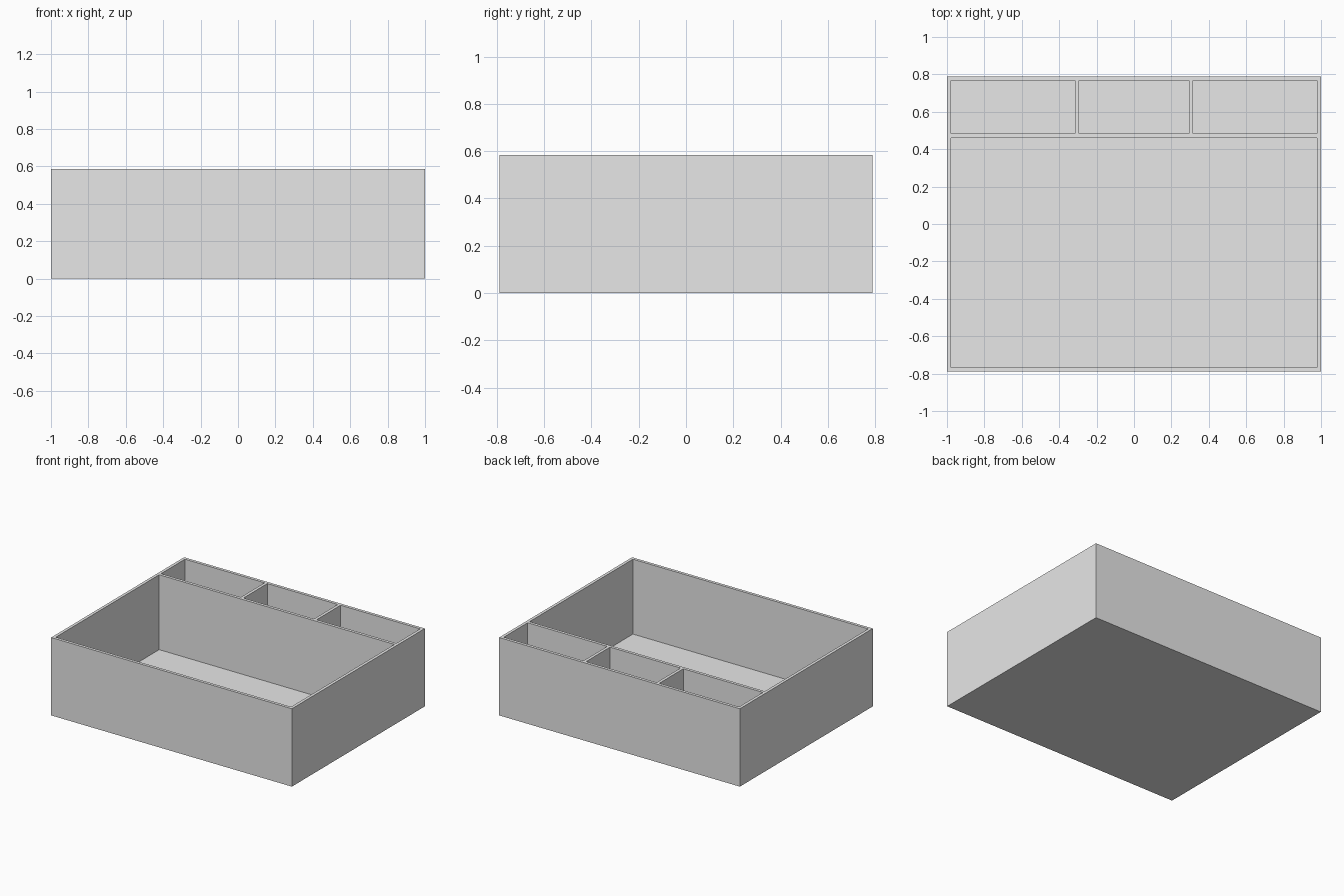
import bpy
import bmesh
from mathutils import Matrix, Vector

default_cube = bpy.data.objects.get("Cube")
if default_cube:
    bpy.data.objects.remove(default_cube, do_unlink=True)

# Overall sizes
HALF_X, HALF_Y, HEIGHT = 1.0, 0.789, 0.585
WALL = 0.0225
IN_X, IN_Y = HALF_X - WALL, HALF_Y - WALL
SHELF_Y = 0.483        # front edge of the small compartments
MID_X = 0.293          # half width of the middle compartment

grey = bpy.data.materials.new("plain grey")
grey.use_nodes = True
grey.diffuse_color = (0.8, 0.8, 0.8, 1)
grey.node_tree.nodes["Principled BSDF"].inputs["Base Color"].default_value = (0.8, 0.8, 0.8, 1)


def boxes(name, spans):
    """One mesh made of boxes, each given by its low and high corner."""
    bm = bmesh.new()
    for low, high in spans:
        low, high = Vector(low), Vector(high)
        place = Matrix.Translation((low + high) / 2) @ Matrix.Diagonal((*(high - low), 1))
        bmesh.ops.create_cube(bm, size=1, matrix=place)
    mesh = bpy.data.meshes.new(name)
    bm.to_mesh(mesh)
    bm.free()
    mesh.materials.append(grey)
    obj = bpy.data.objects.new(name, mesh)
    bpy.context.collection.objects.link(obj)
    return obj


# Solid block of the tray
tray = boxes("organizer_tray", [((-HALF_X, -HALF_Y, 0), (HALF_X, HALF_Y, HEIGHT))])

# Pockets: a large one in front, three small ones along the back
pockets = [(-IN_X, IN_X, -IN_Y, SHELF_Y - WALL)]
for x0, x1 in ((-IN_X, -MID_X - WALL), (-MID_X, MID_X), (MID_X + WALL, IN_X)):
    pockets.append((x0, x1, SHELF_Y, IN_Y))
cutter = boxes("pocket_cutter", [((x0, y0, WALL), (x1, y1, HEIGHT + 0.1))
                                 for x0, x1, y0, y1 in pockets])
cutter.hide_render = True

# Carve the pockets and drop the cutter
carve = tray.modifiers.new("carve pockets", 'BOOLEAN')
carve.operation = 'DIFFERENCE'
carve.solver = 'EXACT'
carve.object = cutter
bpy.context.view_layer.objects.active = tray
tray.select_set(True)
bpy.ops.object.modifier_apply(modifier=carve.name)
bpy.data.objects.remove(cutter, do_unlink=True)
